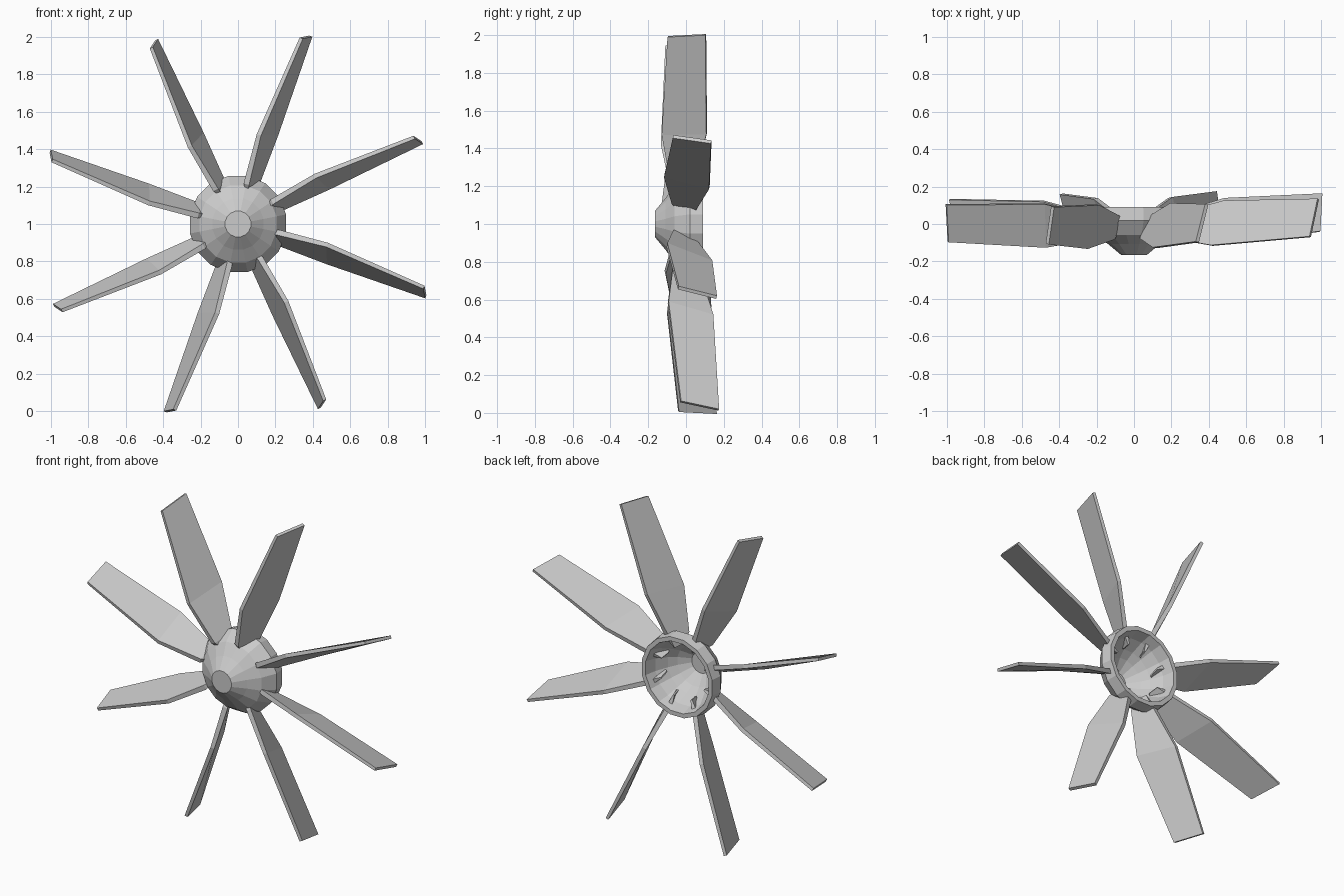
import bpy, bmesh
from math import sin, cos, radians, pi

if "Cube" in bpy.data.objects:
    bpy.data.objects.remove(bpy.data.objects["Cube"])


def finish(bm, name):
    bmesh.ops.recalc_face_normals(bm, faces=bm.faces)
    mesh = bpy.data.meshes.new(name)
    bm.to_mesh(mesh)
    bm.free()
    obj = bpy.data.objects.new(name, mesh)
    bpy.context.collection.objects.link(obj)
    return obj


def skin(bm, rings):
    # bridge equal-length closed rings and cap both ends
    vs = [[bm.verts.new(p) for p in r] for r in rings]
    n = len(vs[0])
    for a, b in zip(vs, vs[1:]):
        for i in range(n):
            j = (i + 1) % n
            bm.faces.new((a[i], a[j], b[j], b[i]))
    bm.faces.new(vs[0])
    bm.faces.new(vs[-1])


def lathe(name, profile, sides):
    bm = bmesh.new()
    skin(bm, [[(r * cos(2 * pi * (i + .5) / sides), y,
                1 + r * sin(2 * pi * (i + .5) / sides)) for i in range(sides)]
              for r, y in profile])
    return finish(bm, name)


# Hollow hub: rounded nose, flared collar, rim and open bowl at the back
lathe("hub", [(.07, -.165), (.14, -.108), (.21, -.06), (.262, .02),
              (.252, .09), (.225, .09), (.205, .02), (.165, -.05),
              (.13, -.095), (.065, -.15)], 16)

# Blade stations: (front edge, rear edge, thickness), edges as radial, sideways, depth
STATIONS = [
    ((.16, .012, -.03), (.16, -.012, .03), .008),
    ((.215, .046, -.07), (.225, -.036, .045), .03),
    ((.485, .07, -.11), (.52, -.04, .12), .024),
    ((1.048, .031, -.065), (1.075, -.031, .13), .018),
]


def blade(name, angle):
    ca, sa = cos(angle), sin(angle)

    def place(u, t, y):
        x, z = u * ca - t * sa, u * sa + t * ca
        return (x, y + .016 * x - .034 * z, 1 + z)   # slight overall tilt

    bm = bmesh.new()
    rings = []
    for f, r, th in STATIONS:
        rings.append([place(*f),
                      place(r[0], r[1] + th, r[2] + .005),
                      place(*r),
                      place(f[0], f[1] - th, f[2] - .005)])
    skin(bm, rings)
    return finish(bm, name)


# Eight evenly spaced pitched blades
for k in range(8):
    blade(f"blade_{k + 1}", radians(25 + 45 * k))
